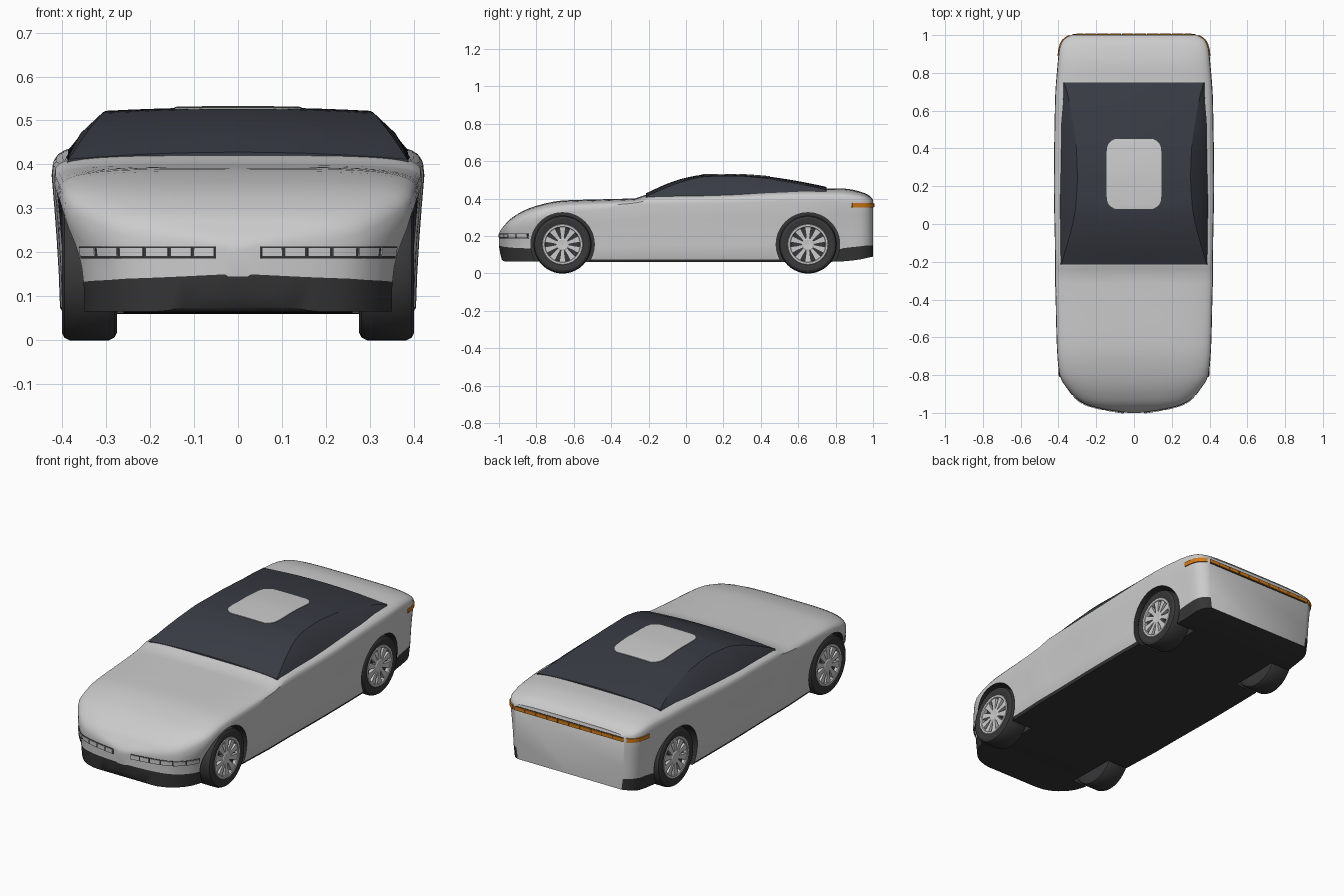
import bpy, bmesh, math
from mathutils import Vector, Matrix
from mathutils.bvhtree import BVHTree

if "Cube" in bpy.data.objects:
    bpy.data.objects.remove(bpy.data.objects["Cube"])


def material(name, r, g, b):
    m = bpy.data.materials.new(name)
    m.diffuse_color = (r, g, b, 1)
    m.use_nodes = True
    m.node_tree.nodes["Principled BSDF"].inputs["Base Color"].default_value = m.diffuse_color
    return m


DARK = material("dark_trim", .035, .035, .037)
GLASS = material("dark_glass", .04, .045, .058)
RUBBER = material("rubber", .04, .04, .042)
BRIGHT = material("bright_metal", .75, .75, .76)
ORANGE = material("orange_lens", .65, .2, .01)


def make(name, bm, mats=(), angle=35):
    bmesh.ops.recalc_face_normals(bm, faces=bm.faces[:])
    me = bpy.data.meshes.new(name)
    bm.to_mesh(me)
    bm.free()
    for m in mats:
        me.materials.append(m)
    me.shade_smooth()
    me.set_sharp_from_angle(angle=math.radians(angle))
    ob = bpy.data.objects.new(name, me)
    bpy.context.collection.objects.link(ob)
    return ob


def loft(rings, bm=None, caps=True, dark=0):
    """Skin closed rings of 3D points; 'dark' segments next to index 0 get slot 1."""
    bm = bm or bmesh.new()
    rows = [[bm.verts.new(p) for p in r] for r in rings]
    n = len(rows[0])
    for a, b in zip(rows, rows[1:]):
        for k in range(n):
            f = bm.faces.new((a[k], a[(k + 1) % n], b[(k + 1) % n], b[k]))
            f.material_index = int(k < dark or k >= n - dark)
    if caps:
        bm.faces.new(rows[0])
        bm.faces.new(rows[-1])
    return bm


def sample(table, y):
    """Smooth interpolation of table rows by their first column."""
    i = max(j for j in range(len(table) - 1) if table[j][0] <= y + 1e-9)
    a, b = table[i], table[i + 1]
    h = b[0] - a[0]
    t = (y - a[0]) / h

    def slope(j, c):
        s = [(table[k + 1][c] - table[k][c]) / (table[k + 1][0] - table[k][0])
             for k in (j - 1, j) if 0 <= k < len(table) - 1]
        if len(s) == 1:
            return s[0]
        return 0 if s[0] * s[1] <= 0 else 2 * s[0] * s[1] / (s[0] + s[1])
    return [(1 + 2 * t) * (1 - t)**2 * a[c] + t * (1 - t)**2 * h * slope(i, c)
            + t * t * (3 - 2 * t) * b[c] + t * t * (t - 1) * h * slope(i + 1, c)
            for c in range(1, len(a))]


def stations(table, step):
    ys = []
    for a, b in zip(table, table[1:]):
        n = max(2, math.ceil((b[0] - a[0]) / step))
        ys += [a[0] + (b[0] - a[0]) * k / n for k in range(n)]
    return ys + [table[-1][0]]


def mirror_ring(half, y):
    return [(x, y, z) for x, z in half] + [(-x, y, z) for x, z in half[-2:0:-1]]


# body: y, shoulder width, sill width, bottom, trim line, shoulder height, top
BODY = [(-1.0, .03, .03, .145, .15, .18, .215), (-.985, .13, .13, .075, .145, .19, .24),
        (-.97, .205, .2, .065, .142, .2, .258), (-.95, .265, .255, .065, .14, .21, .282),
        (-.92, .31, .295, .065, .137, .225, .305), (-.87, .355, .335, .065, .135, .25, .335),
        (-.8, .395, .36, .065, .13, .29, .362), (-.66, .408, .385, .062, .075, .325, .39),
        (-.4, .415, .395, .06, .075, .345, .398), (-.27, .418, .4, .06, .075, .36, .402),
        (-.2, .418, .4, .06, .075, .37, .425), (.2, .424, .405, .06, .075, .375, .435),
        (.66, .418, .4, .06, .075, .385, .455), (.84, .405, .38, .065, .135, .38, .455),
        (.93, .395, .375, .075, .145, .375, .438), (.975, .375, .355, .085, .15, .37, .42),
        (1.0, .335, .32, .09, .15, .365, .395)]


def body_ring(y):
    W, L, B, D, E, T = sample(BODY, y)
    half = [(0, B), (L - .008, B), (L, D)]
    half += [(L + (W - L) * t**1.4, D + (E - D) * t) for t in (.25, .5, .75)]
    for k in range(11):
        a = math.pi / 2 * k / 10
        half.append((W * max(math.cos(a), 0)**.5 if k < 10 else 0, E + (T - E) * math.sin(a)**.5))
    return mirror_ring(half, y)


bm = loft([body_ring(y) for y in stations(BODY, .05)], dark=2)
bmesh.ops.recalc_face_normals(bm, faces=bm.faces[:])
surface = BVHTree.FromBMesh(bm)
body = make("body", bm, (None, DARK))

# wheel arches cut into the body
WHEELS = [(s, y) for s in (-1, 1) for y in (-.66, .652)]
bm = bmesh.new()
for s, y in WHEELS:
    bmesh.ops.create_cone(bm, cap_ends=True, segments=64, radius1=.17, radius2=.17, depth=.3,
                          matrix=Matrix.Translation((s * .41, y, .155)) @ Matrix.Rotation(math.pi / 2, 4, 'Y'))
for f in bm.faces:
    f.material_index = 1
cutter = make("arch_cutter", bm, (None, DARK))
cutter.hide_render = True
mod = body.modifiers.new("arches", 'BOOLEAN')
mod.operation, mod.object, mod.solver = 'DIFFERENCE', cutter, 'EXACT'
cut = bpy.data.meshes.new_from_object(body.evaluated_get(bpy.context.evaluated_depsgraph_get()))
body.modifiers.clear()
body.data = cut
cut.shade_smooth()
cut.set_sharp_from_angle(angle=math.radians(35))
bpy.data.objects.remove(cutter)

# glasshouse: y, base width, base height, roof width, roof edge height, roof centre height
CABIN = [(-.215, .39, .4, .385, .412, .428), (-.1, .395, .4, .352, .462, .48),
         (0, .395, .405, .325, .497, .512), (.1, .395, .41, .308, .518, .528),
         (.25, .395, .41, .3, .522, .53), (.4, .392, .42, .305, .512, .522),
         (.55, .388, .43, .325, .488, .502), (.68, .38, .43, .35, .464, .478),
         (.75, .375, .43, .37, .446, .463)]


def cabin_ring(y):
    b, zb, r, e, c = sample(CABIN, y)
    half = [(0, zb), (b, zb), ((b + r) / 2 + (b - r) * .07, (zb + e) / 2 + (e - zb) * .07), (r, e)]
    half += [(r * f, c - (c - e) * f * f) for f in (.8, .6, .4, .2, 0)]
    return mirror_ring(half, y)


make("glasshouse", loft([cabin_ring(y) for y in stations(CABIN, .03)]), (GLASS,), 28)

# roof panel following the roof curve
rings = []
for i in range(33):
    u = -math.cos(math.pi * i / 32)
    y = .265 + .185 * u
    _, _, r, e, c = sample(CABIN, y)
    w = .145 - .045 * abs(u)**10
    top = [(w * k / 4, y, c - (c - e) * (w * k / 4 / r)**2 + .003) for k in range(-4, 5)]
    rings.append(top + [(x, y, z - .012) for x, y, z in reversed(top)])
make("roof_panel", loft(rings))


# light strips projected onto the body
def strip(bm, path, oy, z0, z1, lift):
    def hit(x, y, z):
        o = Vector((0, oy, z))
        p, n, *_ = surface.ray_cast(o, (Vector((x, y, z)) - o).normalized())
        d = Vector((x, y - oy, 0)).normalized()
        return p + d * lift, p - d * .015
    rings = []
    for x, y in path:
        (a, b), (c, d) = hit(x, y, z0), hit(x, y, z1)
        rings.append([a, c, d, b])
    loft(rings, bm)


def nose(s, a, b, n=4):
    pts = [a + (b - a) * k / n for k in range(n + 1)]
    return [(s * (.05 + .305 * t), -.985 + .145 * t**2.2) for t in pts]


lamps, backing = bmesh.new(), bmesh.new()
for s in (-1, 1):
    strip(backing, nose(s, 0, 1, 20), -.6, .186, .213, .003)
    for k in range(6):
        strip(lamps, nose(s, k / 6 + .008, (k + 1) / 6 - .012), -.6, .191, .211, .007)
make("headlight_backing", backing, (DARK,))
make("headlights", lamps, (BRIGHT,))

tail, backing = bmesh.new(), bmesh.new()
strip(backing, [(-.325 + .65 * k / 16, 1) for k in range(17)], .6, .352, .376, .003)
for k in range(10):
    x = -.325 + .065 * k
    strip(tail, [(x + .002, 1), (x + .063, 1)], .6, .355, .374, .009)
for s in (-1, 1):
    strip(tail, [(s * x, y) for x, y in ((.34, .998), (.36, .985), (.377, .97), (.387, .95),
                                         (.393, .92), (.397, .885))], .6, .354, .376, .006)
make("tail_light_backing", backing, (DARK,))
make("tail_lights", tail, (ORANGE,))


# wheels, built once around the x axis and instanced
def lathe(profile, bm=None, n=64):
    rings = [[(x, r * math.cos(math.tau * k / n), r * math.sin(math.tau * k / n))
              for k in range(n)] for x, r in profile]
    return loft(rings, bm)


tyre = lathe([(-.0625, .1), (-.0625, .138), (-.057, .149), (-.045, .155), (.045, .155), (.057, .149),
              (.0625, .138), (.061, .12), (.058, .108), (.04, .104), (.038, .03)])
rim = lathe([(.035, .108), (.058, .109), (.061, .106), (.061, .096), (.056, .092), (.035, .092)])
bmesh.ops.delete(rim, geom=[f for f in rim.faces if len(f.verts) > 4], context='FACES')
lathe([(.035, .034), (.055, .034), (.058, .028), (.056, .01)], rim, 32)
for k in range(10):
    turn = Matrix.Rotation(math.tau * k / 10, 3, 'X')
    loft([[turn @ Vector((x, w * q, r)) for x, q in ((.036, -1), (xo, -1), (xo, 1), (.036, 1))]
          for r, w, xo in ((.02, .008, .055), (.06, .012, .056), (.096, .018, .058))], rim)
for name, part, mat in (("tyre", tyre, RUBBER), ("rim", rim, BRIGHT)):
    first = make(name, part, (mat,), 30)
    for i, (s, y) in enumerate(WHEELS):
        ob = first if i == 0 else first.copy()
        if i:
            bpy.context.collection.objects.link(ob)
        ob.location = (s * .338, y, .155)
        ob.rotation_euler = (0, 0, 0 if s > 0 else math.pi)
